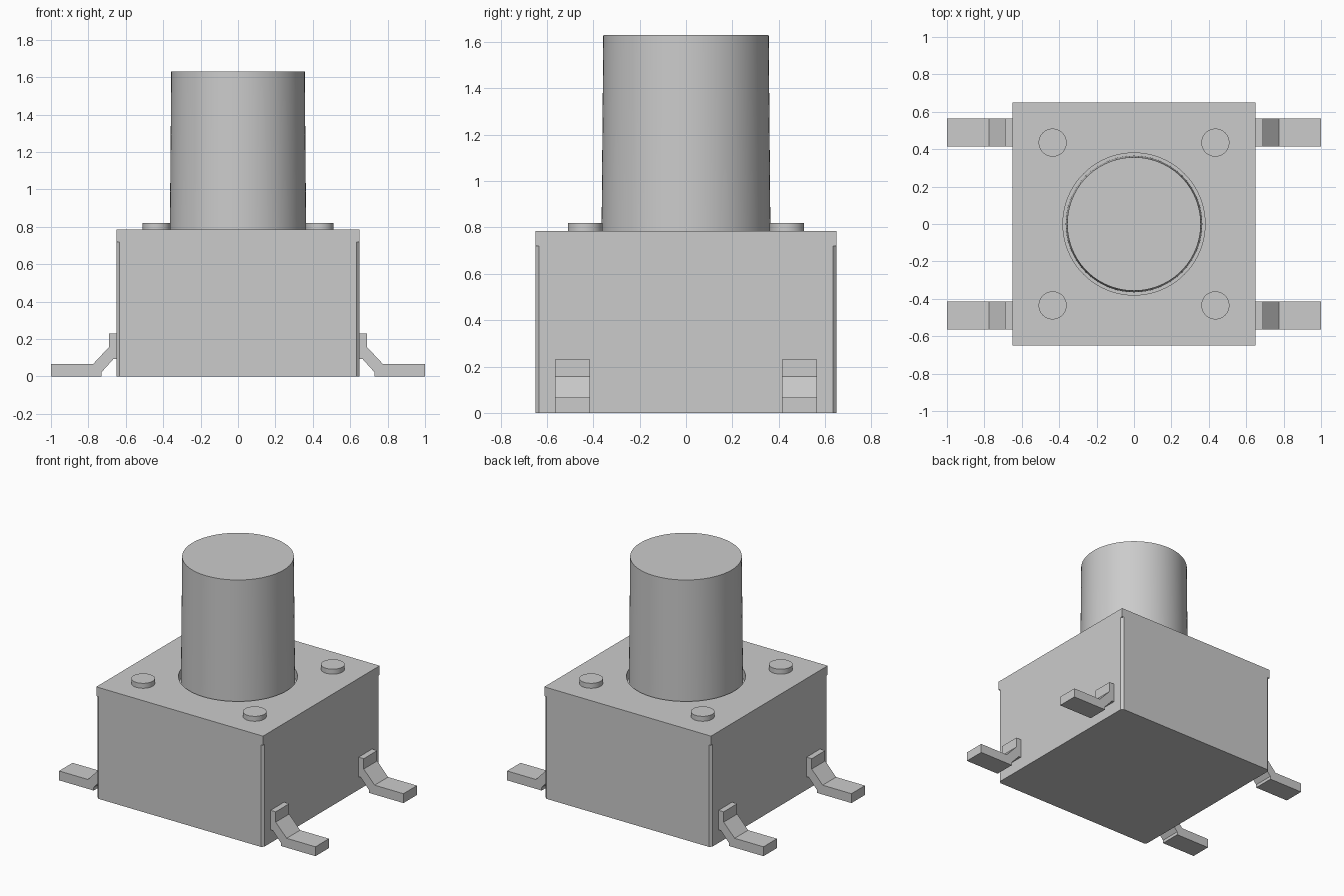
import bpy, bmesh, math
from mathutils import Matrix

cube = bpy.data.objects.get("Cube")
if cube:
    bpy.data.objects.remove(cube, do_unlink=True)

grey = bpy.data.materials.new("plain grey")
grey.use_nodes = True
colour = (0.6, 0.6, 0.6, 1)
grey.diffuse_color = colour
grey.node_tree.nodes["Principled BSDF"].inputs["Base Color"].default_value = colour

HALF = 0.65          # half width of the housing
TOP = 0.785          # top of the housing
LIP = 0.72           # underside of the square-cornered top


def finish(name, bm, smooth=False):
    bmesh.ops.recalc_face_normals(bm, faces=bm.faces)
    mesh = bpy.data.meshes.new(name)
    bm.to_mesh(mesh)
    bm.free()
    mesh.materials.append(grey)
    obj = bpy.data.objects.new(name, mesh)
    bpy.context.collection.objects.link(obj)
    bpy.ops.object.select_all(action="DESELECT")
    obj.select_set(True)
    bpy.context.view_layer.objects.active = obj
    if smooth:
        bpy.ops.object.shade_smooth_by_angle(angle=math.radians(30))
    return obj


def add_cone(bm, x, y, z0, z1, r0, r1, sides):
    bmesh.ops.create_cone(bm, cap_ends=True, segments=sides, radius1=r0, radius2=r1,
                          depth=z1 - z0, matrix=Matrix.Translation((x, y, (z0 + z1) / 2)))


corners = [(sx, sy) for sx in (-1, 1) for sy in (-1, 1)]

# Cutter: round well in the top and slim chamfers on the lower vertical edges
bm = bmesh.new()
add_cone(bm, 0, 0, LIP, 1, 0.38, 0.38, 96)
for sx, sy in corners:
    add_cone(bm, sx * HALF, sy * HALF, -0.1, LIP, 0.016, 0.016, 4)
cutter = finish("housing_cutter", bm)
cutter.hide_render = True

# Housing
bm = bmesh.new()
bmesh.ops.create_cube(bm, size=1, matrix=Matrix.Translation((0, 0, TOP / 2))
                      @ Matrix.Diagonal((2 * HALF, 2 * HALF, TOP, 1)))
housing = finish("housing", bm)
cut = housing.modifiers.new("cut", "BOOLEAN")
cut.operation = "DIFFERENCE"
cut.solver = "EXACT"
cut.object = cutter
bpy.ops.object.modifier_apply(modifier=cut.name)
bpy.data.objects.remove(cutter, do_unlink=True)
bpy.ops.object.shade_smooth_by_angle(angle=math.radians(30))

# Slightly tapered push button
bm = bmesh.new()
add_cone(bm, 0, 0, LIP, 1.63, 0.365, 0.357, 96)
finish("push_button", bm, True)

# Bent terminal profile in x and z, extruded along y
profile = [(0.65, 0.23), (0.69, 0.23), (0.69, 0.157), (0.775, 0.066), (1, 0.066),
           (1, 0), (0.73, 0), (0.73, 0.022), (0.667, 0.092), (0.65, 0.092)]

for sx, sy in corners:
    place = ("front" if sy < 0 else "back") + ("_left" if sx > 0 else "_right")

    # Rivet head
    bm = bmesh.new()
    add_cone(bm, sx * 0.435, sy * 0.435, TOP - 0.01, 0.82, 0.075, 0.075, 48)
    finish(place + "_rivet", bm, True)

    # Terminal
    bm = bmesh.new()
    face = bm.faces.new([bm.verts.new((sx * x, sy * 0.415, z)) for x, z in profile])
    side = bmesh.ops.extrude_face_region(bm, geom=[face])["geom"]
    bmesh.ops.translate(bm, vec=(0, sy * 0.15, 0),
                        verts=[v for v in side if isinstance(v, bmesh.types.BMVert)])
    finish(place + "_terminal", bm)
